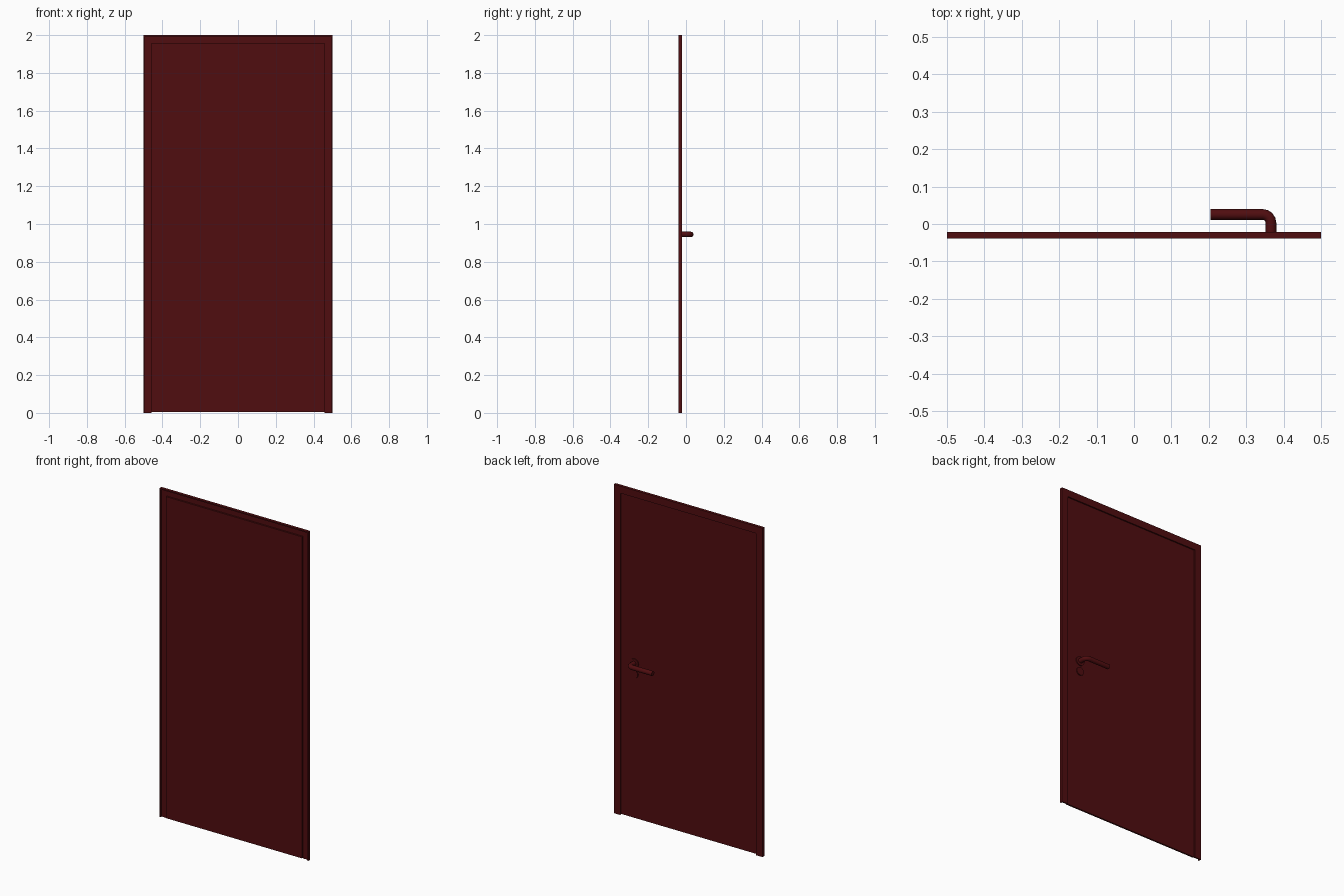
import bpy, bmesh, math
from mathutils import Vector

if "Cube" in bpy.data.objects:
    bpy.data.objects.remove(bpy.data.objects["Cube"])

mat = bpy.data.materials.new("dark_red")
mat.diffuse_color = (0.08, 0.004, 0.005, 1)
mat.use_nodes = True
mat.node_tree.nodes["Principled BSDF"].inputs["Base Color"].default_value = mat.diffuse_color


def make(name, bm, smooth=False):
    bmesh.ops.recalc_face_normals(bm, faces=bm.faces)
    me = bpy.data.meshes.new(name)
    bm.to_mesh(me)
    bm.free()
    ob = bpy.data.objects.new(name, me)
    bpy.context.collection.objects.link(ob)
    me.materials.append(mat)
    if smooth:
        bpy.ops.object.select_all(action='DESELECT')
        bpy.context.view_layer.objects.active = ob
        ob.select_set(True)
        bpy.ops.object.shade_smooth_by_angle(angle=math.radians(35))
    return ob


def sweep(name, rings, smooth=False):
    bm = bmesh.new()
    vs = [[bm.verts.new(p) for p in ring] for ring in rings]
    n = len(vs[0])
    for a, b in zip(vs, vs[1:]):
        for i in range(n):
            j = (i + 1) % n
            bm.faces.new((a[i], a[j], b[j], b[i]))
    bm.faces.new(vs[0])
    bm.faces.new(vs[-1])
    return make(name, bm, smooth)


# Frame: L-shaped profile (offset inward, depth), mitred around the opening
FRONT, BACK = -0.039, -0.021
profile = [(0, FRONT), (0.007, FRONT), (0.007, -0.029),
           (0.043, -0.029), (0.043, BACK), (0, BACK)]
sweep("door_frame", [
    [(-0.5 + o, y, 0) for o, y in profile],
    [(-0.5 + o, y, 2 - o) for o, y in profile],
    [(0.5 - o, y, 2 - o) for o, y in profile],
    [(0.5 - o, y, 0) for o, y in profile]])

# Door leaf, set towards the front of the frame
W = 0.458
sweep("door_leaf", [[(-W, y, 0.004), (W, y, 0.004), (W, y, 1.959), (-W, y, 1.959)]
                    for y in (FRONT, -0.029)])


# Round plates behind the lever and the keyhole
def disc(name, x, z, r, y0, y1, n=24):
    ring = [(x + r * math.cos(2 * math.pi * i / n), z + r * math.sin(2 * math.pi * i / n))
            for i in range(n)]
    sweep(name, [[(px, y, pz) for px, pz in ring] for y in (y0, y1)], True)


HX, HZ = 0.366, 0.945
disc("lever_plate", HX, HZ, 0.028, -0.03, -0.023)
disc("keyhole_plate", HX, HZ - 0.065, 0.025, -0.03, -0.023)

# Lever: round bar leaving the leaf and bending towards the middle
R, BEND, YC = 0.0143, 0.022, 0.0255
path = [(Vector((HX, -0.029, HZ)), 0)]
for k in range(5):
    a = math.pi / 2 * k / 4
    path.append((Vector((HX - BEND + BEND * math.cos(a),
                         YC - BEND + BEND * math.sin(a), HZ)), a))
path.append((Vector((0.205, YC, HZ)), math.pi / 2))
rings = []
for c, a in path:
    side = Vector((math.cos(a), math.sin(a), 0))
    rings.append([c + R * (side * math.cos(t) + Vector((0, 0, 1)) * math.sin(t))
                  for t in (2 * math.pi * i / 16 for i in range(16))])
sweep("lever_handle", rings, True)
